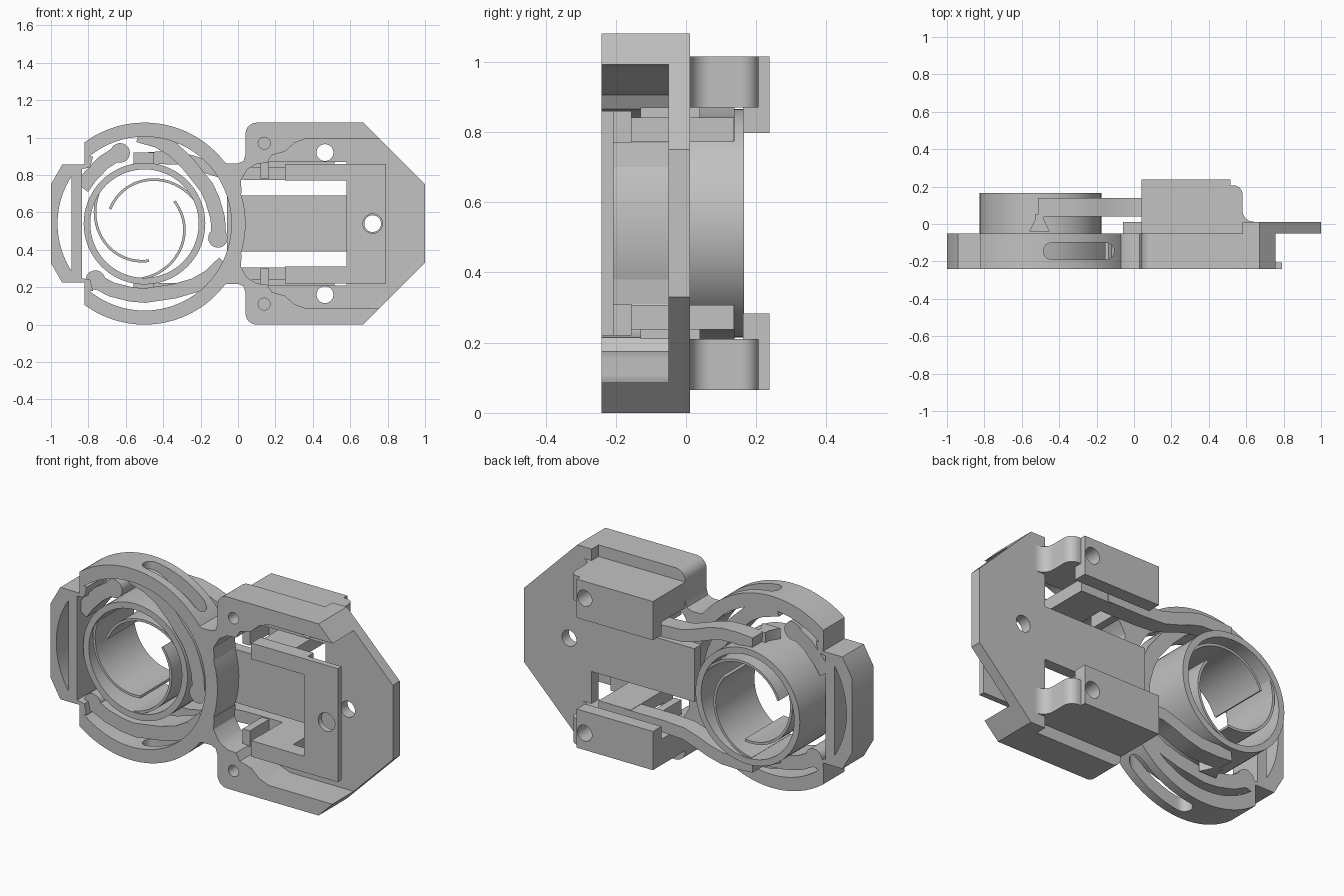
import bpy, bmesh
from math import sin, cos, radians, hypot
from mathutils import Vector

if "Cube" in bpy.data.objects:
    bpy.data.objects.remove(bpy.data.objects["Cube"])

grey = bpy.data.materials.new("plain grey")
grey.use_nodes = True
grey.diffuse_color = (0.54, 0.54, 0.54, 1)
grey.node_tree.nodes["Principled BSDF"].inputs["Base Color"].default_value = grey.diffuse_color

MID = 0.54            # height of the symmetry line
HUB = (-0.5, MID)     # centre of the ring and hub
FRONT, BACK = -0.24, -0.05


def flip(pts):
    return [(x, 2 * MID - z) for x, z in pts]


def both(pts):
    """Close a profile with its mirror image across the symmetry line."""
    return pts + flip(pts)[::-1]


def polar(r, deg, c=HUB):
    return (c[0] + r * cos(radians(deg)), c[1] + r * sin(radians(deg)))


def arc(c, r, a, b, n=12):
    return [polar(r, a + (b - a) * i / n, c) for i in range(n + 1)]


def box(x0, x1, z0, z1):
    return [(x0, z0), (x1, z0), (x1, z1), (x0, z1)]


def prism(name, pts, lo, hi, axis="y"):
    """Extrude an x-z profile along y, or an x-y profile along z."""
    place = (lambda p, h: (p[0], h, p[1])) if axis == "y" else (lambda p, h: (p[0], p[1], h))
    bm = bmesh.new()
    face = bm.faces.new([bm.verts.new(place(p, lo)) for p in pts])
    new = bmesh.ops.extrude_face_region(bm, geom=[face])["geom"]
    step = Vector(place((0, 0), hi - lo))
    bmesh.ops.translate(bm, vec=step, verts=[v for v in new if isinstance(v, bmesh.types.BMVert)])
    bmesh.ops.recalc_face_normals(bm, faces=bm.faces)
    mesh = bpy.data.meshes.new(name)
    bm.to_mesh(mesh)
    bm.free()
    obj = bpy.data.objects.new(name, mesh)
    mesh.materials.append(grey)
    bpy.context.collection.objects.link(obj)
    return obj


def disc(name, c, r, lo, hi, n=32):
    return prism(name, arc(c, r, 0, 360, n)[:-1], lo, hi)


def combine(obj, other, op="DIFFERENCE"):
    bpy.context.view_layer.objects.active = obj
    mod = obj.modifiers.new(op.lower(), "BOOLEAN")
    mod.operation, mod.solver, mod.object = op, "EXACT", other
    bpy.ops.object.modifier_apply(modifier=mod.name)
    bpy.data.objects.remove(other)
    return obj


def band(path, width):
    """Outline of a strip of constant width along a path."""
    left, right = [], []
    for i, (x, z) in enumerate(path):
        a, b = path[max(i - 1, 0)], path[min(i + 1, len(path) - 1)]
        dx, dz = b[0] - a[0], b[1] - a[1]
        k = width / 2 / hypot(dx, dz)
        left.append((x - dz * k, z + dx * k))
        right.append((x + dz * k, z - dx * k))
    return left + right[::-1]


# Ring housing with the chamfered flat on its outer side
ring = prism("ring_housing", arc(HUB, 0.54, -126.5, 126.5, 72), FRONT, BACK)
side = both([(-0.78, 0.855), (-0.94, 0.855), (-1, 0.75)])
combine(ring, prism("side_flat", side, FRONT, BACK), "UNION")
combine(ring, disc("ring_bore", HUB, 0.465, -0.3, 0.1, 72))
prism("ring_cross_bar", box(-0.89, -0.835, 0.23, 0.85), FRONT, BACK)

# Rounded slots through the top and bottom of the ring
slot = arc((-0.15, -0.145), 0.045, -90, 90) + arc((-0.44, -0.145), 0.045, 90, 270)
for z in (0.85, 0):
    combine(ring, prism("ring_slot", slot, z, z + 0.25, "z"))

# Three spring arms with round ends; the first one stops at the cross bar
shape = [(0, 0.405), (15, 0.393), (30, 0.385), (41, 0.385), (65, 0.395), (80, 0.425),
         (92, 0.45), (105, 0.475)]
for a, count in ((109, 4), (-11, 8), (-131, 8)):
    path = [polar(r, a + d) for d, r in shape[:count]]
    prism("spring_arm", band(path, 0.078), -0.205, BACK)
    disc("spring_arm_end", polar(0.4, a), 0.052, -0.205, BACK)

# Hub tube with thin curled blades inside
hub = disc("hub_tube", HUB, 0.325, -0.2, 0.165, 72)
combine(hub, disc("hub_bore", HUB, 0.29, -0.4, 0.4, 72))
for a in (157, 37, -83):
    curl = [polar(0.2 + 0.095 * (i / 20) ** 1.7, a - 6.5 * i) for i in range(21)]
    prism("hub_blade", band(curl, 0.014), -0.19, 0.155)

# Back plate with its central tongue, stepped around the back blocks
edge = [(-0.06, 0.69), (0.58, 0.69), (0.58, 1.08), (0.67, 1.08), (1, 0.75)]
plate = prism("back_plate", both(edge), BACK, 0.012)
combine(plate, disc("plate_hole", (0.72, MID), 0.045, -0.3, 0.3))

# Front slider: a thin U-shaped panel
panel = both([(0.25, 0.77), (0.25, 0.86), (0.79, 0.86)])
panel = prism("slider_panel", panel, FRONT, -0.207)
combine(panel, prism("panel_opening", box(0.2, 0.58, 0.31, 0.77), -0.3, 0))
combine(panel, disc("panel_hole", (0.72, MID), 0.052, -0.3, 0))

# Parts repeated above and below the symmetry line
corner = arc((0.1, 1.02), 0.06, 180, 90, 6)
rim_pts = (corner + [(0.67, 1.08), (0.757, 0.993), (0.36, 0.993), (0.3, 0.97), (0.25, 0.925),
                     (0.18, 0.905), (0.155, 0.865), (0.1, 0.86), (0.05, 0.83), (0.015, 0.77),
                     (0.02, 0.7), (-0.04, 0.72), (-0.14, 0.84), (-0.12, 0.89), (-0.06, 0.862),
                     (0, 0.862), (0.03, 0.875), (0.04, 0.91)])
block_pts = ([(0.04, BACK), (0.04, 0.238), (0.515, 0.238), (0.515, 0.207)]
             + arc((0.53, 0.157), 0.05, 90, 0, 8) + arc((0.64, 0.072), 0.06, 180, 270, 8)
             + [(0.58, 0.012), (0.58, BACK)])
stop_pts = [(-0.56, -0.04), (-0.45, -0.04), (-0.48, 0.02), (-0.48, 0.05), (-0.53, 0.05), (-0.53, 0.02)]
clip_path = [(0.28, 0.808), (0.04, 0.808), (-0.08, 0.815), (-0.16, 0.84), (-0.24, 0.87),
             (-0.32, 0.89), (-0.42, 0.892), (-0.51, 0.885)]

for word, turn in (("upper", list), ("lower", flip)):
    def part(name, pts, lo, hi):
        return prism(word + "_" + name, turn(pts), lo, hi)

    def upright(name, pts, z0, z1):
        lo, hi = sorted(z for _, z in turn([(0, z0), (0, z1)]))
        return prism(word + "_" + name, pts, lo, hi, "z")

    def drill(obj, x, z, r):
        c = turn([(x, z)])[0]
        combine(obj, disc("drill", c, r, -0.4, 0.4))

    # Bridge from the ring to the side flat, level with its end
    bridge = [(-0.9, 0.82), (-0.9, 0.855), (-0.82, 0.855), (-0.82, 0.9), (-0.775, 0.9), (-0.79, 0.84)]
    part("side_bridge", bridge, FRONT, BACK)

    # Front rim and neck joining the ring
    rim = part("front_rim", rim_pts, FRONT, BACK)
    drill(rim, 0.14, 0.97, 0.032)

    # Back block with rounded end and an overhanging lip
    block = upright("back_block", block_pts, 0.87, 1.015)
    drill(block, 0.465, 0.92, 0.045)
    part("block_lip", box(0.04, 0.515, 0.797, 0.872), 0.162, 0.238)

    # Slider leg, its connecting block, and the clip arm reaching the hub
    part("slider_leg", box(0.25, 0.58, 0.77, 0.86), -0.21, -0.155)
    part("slider_block", box(0.25, 0.45, 0.772, 0.842), -0.156, 0.135)
    part("clip_arm", band(clip_path, 0.068), 0.04, 0.138)
    part("clip_catch", box(0.12, 0.165, 0.78, 0.87), -0.13, 0.04)

    # Wedge-shaped stop on the hub
    upright("hub_stop", stop_pts, 0.85, 0.92)

for obj in bpy.context.collection.objects:
    if obj.type == "MESH" and grey.name in obj.data.materials:
        bpy.ops.object.select_all(action="DESELECT")
        obj.select_set(True)
        bpy.context.view_layer.objects.active = obj
        bpy.ops.object.shade_smooth_by_angle(angle=radians(30))
